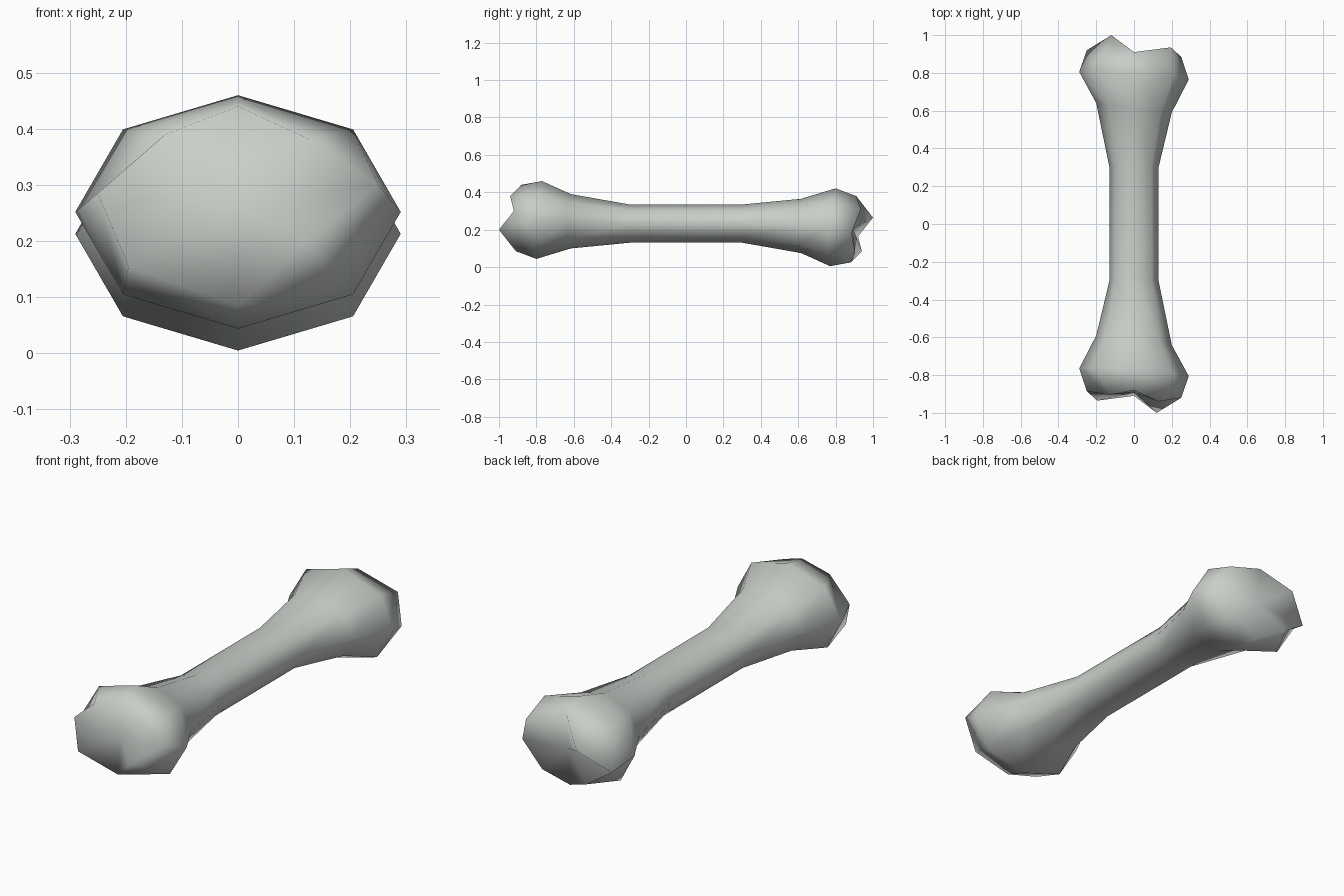
import bpy, bmesh, math
from mathutils import Vector

cube = bpy.data.objects.get("Cube")
if cube:
    bpy.data.objects.remove(cube)

SIDES = 8
CENTRE = Vector((0, 0, 0.2325))


def oval(y, rx, rz, z, tilt_x=0.0, tilt_z=0.0):
    """Eight-sided cross-section, counter-clockwise from +x, leaning in y."""
    ring = []
    for i in range(SIDES):
        a = math.tau * i / SIDES
        c, s = math.cos(a), math.sin(a)
        ring.append(Vector((rx * c, y + tilt_x * c + tilt_z * s, z + rz * s)))
    return ring


def inverted(ring):
    """Same ring turned through the middle of the bone, for the other end."""
    half = SIDES // 2
    return [2 * CENTRE - ring[(i + half) % SIDES] for i in range(SIDES)]


# Knobbly rim of the joint: four lobes between four grooves
rim = [Vector(p) for p in (
    (0.25, -0.92, 0.30), (0.13, -0.94, 0.38), (0, -0.88, 0.44), (-0.13, -0.905, 0.39),
    (-0.25, -0.885, 0.285), (-0.195, -0.935, 0.155), (0, -0.91, 0.085), (0.12, -1.0, 0.20))]
pit = Vector((0, -0.89, 0.26))

# Cross-sections from the front joint to the middle of the shaft
front = [rim,
         oval(-0.785, 0.29, 0.208, 0.252, -0.02, 0.015),
         oval(-0.615, 0.2, 0.145, 0.245, -0.025),
         oval(-0.3, 0.13, 0.102, 0.2325)]
rings = front + [inverted(r) for r in reversed(front)]

# Skin the cross-sections and close both joints
bm = bmesh.new()
loops = [[bm.verts.new(p) for p in ring] for ring in rings]
for a, b in zip(loops, loops[1:]):
    for i in range(SIDES):
        j = (i + 1) % SIDES
        bm.faces.new((a[i], a[j], b[j], b[i]))
for loop, tip in ((loops[0], pit), (loops[-1], 2 * CENTRE - pit)):
    hub = bm.verts.new(tip)
    for i in range(SIDES):
        bm.faces.new((loop[i], loop[(i + 1) % SIDES], hub))
bmesh.ops.recalc_face_normals(bm, faces=bm.faces)
for face in bm.faces:
    face.smooth = True
mesh = bpy.data.meshes.new("bone")
bm.to_mesh(mesh)
bm.free()

# Pale grey bone colour
colour = (0.58, 0.62, 0.58, 1)
mat = bpy.data.materials.new("bone_grey")
mat.use_nodes = True
mat.diffuse_color = colour
mat.node_tree.nodes["Principled BSDF"].inputs["Base Color"].default_value = colour
mesh.materials.append(mat)

bone = bpy.data.objects.new("bone", mesh)
bpy.context.collection.objects.link(bone)
